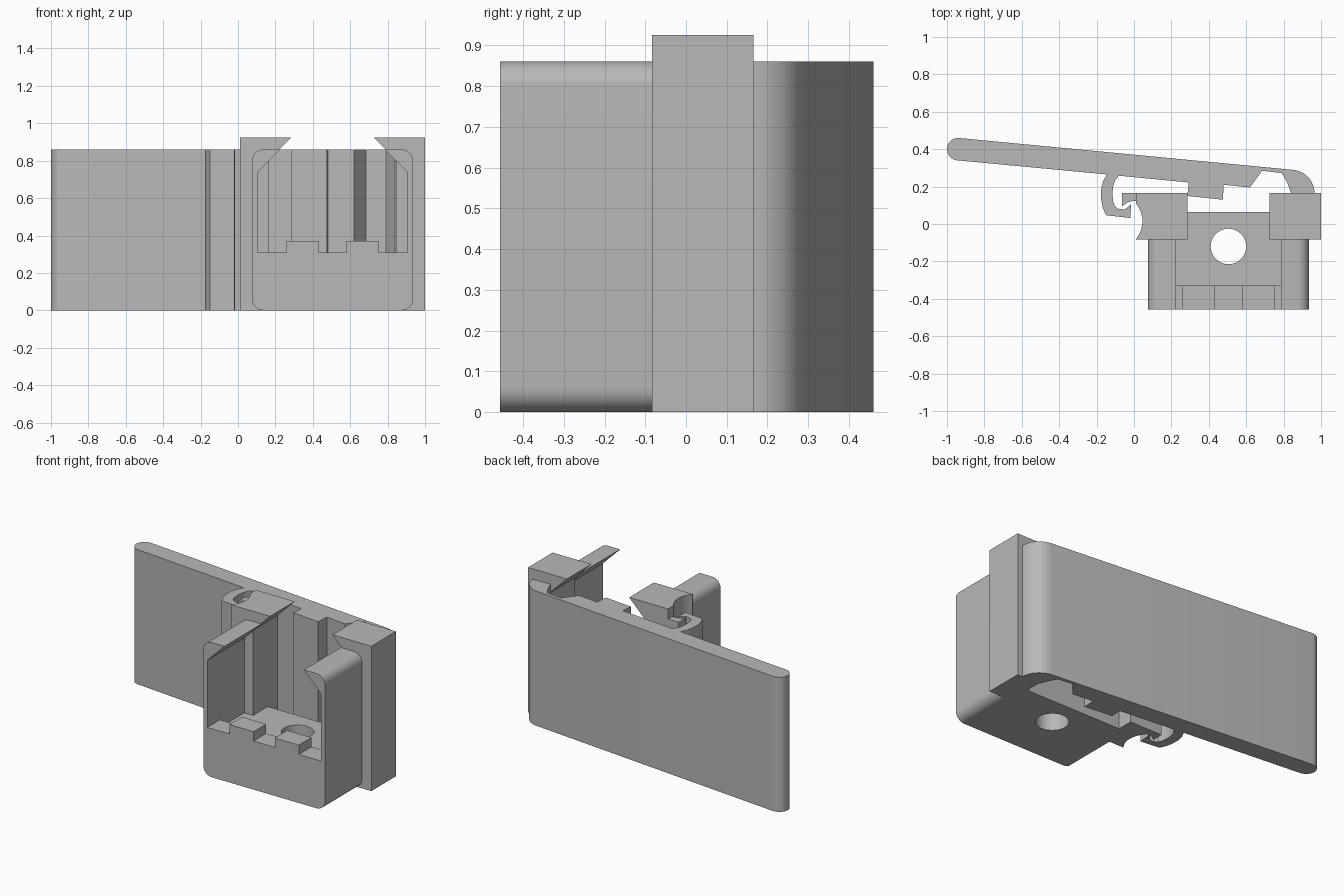
import bpy, bmesh
from math import sin, cos, radians
from mathutils import Vector

cube = bpy.data.objects.get("Cube")
if cube:
    bpy.data.objects.remove(cube)

grey = bpy.data.materials.new("light grey plastic")
grey.use_nodes = True
colour = (0.48, 0.48, 0.48, 1)
grey.diffuse_color = colour
grey.node_tree.nodes["Principled BSDF"].inputs["Base Color"].default_value = colour


def arc(cx, cy, r, start, end, n=10):
    angles = [radians(start + (end - start) * i / n) for i in range(n + 1)]
    return [(cx + r * cos(a), cy + r * sin(a)) for a in angles]


def extrude(name, profile, low, high, axis="z"):
    """Extrude a closed profile, drawn in xy (axis z) or xz (axis y)."""
    def place(p, d):
        return Vector((p[0], p[1], d)) if axis == "z" else Vector((p[0], d, p[1]))
    bm = bmesh.new()
    face = bm.faces.new([bm.verts.new(place(p, low)) for p in profile])
    moved = bmesh.ops.extrude_face_region(bm, geom=[face])["geom"]
    verts = [v for v in moved if isinstance(v, bmesh.types.BMVert)]
    bmesh.ops.translate(bm, verts=verts, vec=place((0, 0), high - low))
    bmesh.ops.recalc_face_normals(bm, faces=bm.faces)
    mesh = bpy.data.meshes.new(name)
    bm.to_mesh(mesh)
    bm.free()
    mesh.materials.append(grey)
    obj = bpy.data.objects.new(name, mesh)
    bpy.context.collection.objects.link(obj)
    return obj


def select(obj):
    bpy.ops.object.select_all(action="DESELECT")
    obj.select_set(True)
    bpy.context.view_layer.objects.active = obj


def cut(obj, cutter):
    mod = obj.modifiers.new("cut", "BOOLEAN")
    mod.operation = "DIFFERENCE"
    mod.solver = "EXACT"
    mod.object = cutter
    select(obj)
    bpy.ops.object.modifier_apply(modifier=mod.name)


def rect(x0, x1, y0, y1):
    return [(x0, y0), (x1, y0), (x1, y1), (x0, y1)]


MID = 0.505      # centre line of the housing
FLOOR = 0.26
TOP = 0.86
parts = []

# Open housing: rounded U channel with inward lips
half = (arc(MID + 0.37, 0.06, 0.06, -90, 0) + arc(MID + 0.37, 0.80, 0.06, 0, 90)
        + [(MID + 0.28, TOP), (MID + 0.402, 0.738), (MID + 0.402, FLOOR)])
channel = half + [(2 * MID - x, z) for x, z in reversed(half)]
housing = extrude("housing", channel, -0.457, -0.08, "y")
rear_floor = extrude("rear_floor", rect(0.15, 0.86, 0, FLOOR), -0.08, 0.065, "y")

# Screw hole through the floor
hole = extrude("hole_cutter", arc(MID, -0.12, 0.095, 0, 351, 39), -0.1, 0.5)
for obj in (housing, rear_floor):
    cut(obj, hole)
bpy.data.objects.remove(hole)
parts += [housing, rear_floor]

# Raised front sill with two teeth
sill = [(0.10, FLOOR - 0.02), (0.91, FLOOR - 0.02), (0.91, 0.31)]
for x0, x1 in ((0.58, 0.75), (0.26, 0.43)):
    sill += [(x1, 0.31), (x1, 0.37), (x0, 0.37), (x0, 0.31)]
sill.append((0.10, 0.31))
parts.append(extrude("front_sill", sill, -0.457, -0.33, "y"))

# Clip posts with hooked tops, mirrored about the centre line
post = [(0.01, 0), (0.165, 0), (0.165, 0.805), (0.285, 0.925), (0.01, 0.925)]
left_post = extrude("right_clip_post", post, -0.083, 0.166, "y")
other = [(2 * MID - x, z) for x, z in post]
other_post = extrude("left_clip_post", other, -0.083, 0.166, "y")

# Finger scoop in the latch side post
scoop = extrude("scoop_cutter", arc(-0.101, 0.015, 0.146, 0, 354, 59), -0.1, 1.1)
cut(left_post, scoop)
bpy.data.objects.remove(scoop)
parts += [left_post, other_post]

# Small catch that meets the lever hook
catch = [(0.015, 0.166), (-0.065, 0.166), (-0.065, 0.095), (-0.035, 0.115),
         (-0.01, 0.123), (0.015, 0.123)]
parts.append(extrude("latch_catch", catch, 0, TOP))

# Lever with rounded end, hinge bend, stop rib and curled hook
lever = (arc(-0.94, 0.4, 0.06, 265, 85, 16)
         + arc(0.84, 0.165, 0.125, 85, 0, 12)
         + [(0.84, 0.165), (0.82, 0.22), (0.79, 0.272), (0.685, 0.285),
            (0.62, 0.195), (0.48, 0.21), (0.475, 0.13), (0.285, 0.15),
            (0.293, 0.222), (-0.08, 0.258)]
         + [(-0.1, 0.235), (-0.112, 0.2), (-0.115, 0.16), (-0.112, 0.12),
            (-0.1, 0.092), (-0.08, 0.08), (-0.05, 0.078), (-0.015, 0.105),
            (-0.02, 0.032), (-0.15, 0.047), (-0.168, 0.09), (-0.177, 0.14),
            (-0.175, 0.19), (-0.165, 0.23), (-0.145, 0.265)])
parts.append(extrude("lever", lever, 0, TOP))

# Smooth the curves, keep the corners crisp
for obj in parts:
    select(obj)
    bpy.ops.object.shade_smooth_by_angle(angle=radians(30))
